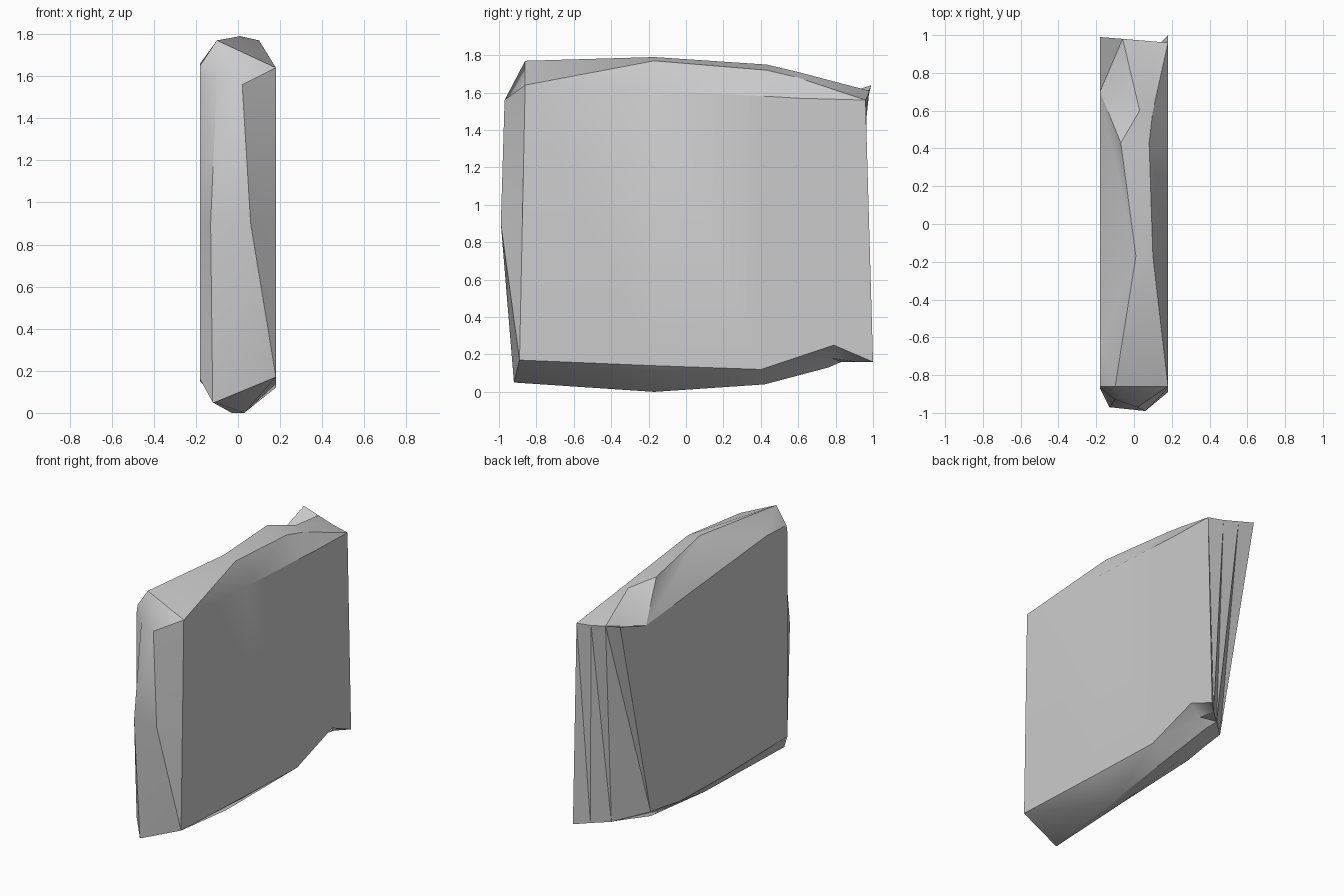
import bpy
import bmesh

# Remove the default object
default = bpy.data.objects.get("Cube")
if default:
    bpy.data.objects.remove(default, do_unlink=True)

HALF_WIDTH = 0.18

# Each station runs across the rim of the slab:
# (y, z) on the -x edge, two (x, y, z) points on the crown, (y, z) on the +x edge
front_rim = [
    ((-.87, .16), (-.12, -.92, .05), (-.11, -.92, .05), (-.89, .17)),
    ((-.87, .9), (-.13, -.97, .9), (.06, -.99, .9), (-.87, .9)),
    ((-.87, 1.6), (-.1, -.93, 1.6), (.02, -.97, 1.56), (-.86, 1.64)),
]
top_rim = [
    ((-.86, 1.65), (-.1, -.86, 1.77), (-.1, -.86, 1.77), (-.86, 1.64)),
    ((-.64, 1.66), (.01, -.17, 1.79), (.1, -.17, 1.77), (-.17, 1.61)),
    ((.7, 1.54), (-.07, .43, 1.75), (.08, .43, 1.72), (.43, 1.58)),
    ((.7, 1.54), (.03, .6, 1.71), (.1, .6, 1.68), (.6, 1.57)),
]
back_rim = [
    ((.99, 1.64), (-.06, .98, 1.61), (.06, .97, 1.58), (.96, 1.56)),
    ((.65, .21), (0, .83, .16), (.1, .92, .16), (1, .16)),
]
bottom_rim = [
    ((.5, .19), (.03, .76, .13), (.1, .78, .18), (.79, .25)),
    ((.33, .16), (-.02, .42, .05), (.07, .42, .04), (.4, .12)),
    ((-.17, .15), (-.03, -.17, 0), (.03, -.17, 0), (-.17, .14)),
]

bm = bmesh.new()
shared = {}


def vert(point):
    """Return one shared vertex per position, so meeting corners are welded."""
    if point not in shared:
        shared[point] = bm.verts.new(point)
    return shared[point]


def face(corners):
    """Add a face, dropping corners that coincide."""
    unique = list(dict.fromkeys(corners))
    if len(unique) > 2:
        bm.faces.new(unique)


# Rim: bridge each station to the next, all the way round
rows = []
for left, crown_a, crown_b, right in front_rim + top_rim + back_rim + bottom_rim:
    rows.append([
        vert((-HALF_WIDTH, *left)),
        vert(crown_a),
        vert(crown_b),
        vert((HALF_WIDTH, *right)),
    ])
for row, following in zip(rows, rows[1:] + rows[:1]):
    for i in range(len(row) - 1):
        face((row[i], row[i + 1], following[i + 1], following[i]))

# Two broad flat sides
for column in (0, -1):
    face([row[column] for row in rows])

bmesh.ops.triangulate(bm, faces=bm.faces[:], quad_method='SHORT_EDGE')
bmesh.ops.recalc_face_normals(bm, faces=bm.faces[:])

mesh = bpy.data.meshes.new("slab")
bm.to_mesh(mesh)
bm.free()
slab = bpy.data.objects.new("slab", mesh)
bpy.context.collection.objects.link(slab)

# Plain grey surface
grey = bpy.data.materials.new("plain_grey")
grey.use_nodes = True
colour = (.6, .6, .6, 1)
grey.diffuse_color = colour
for node in grey.node_tree.nodes:
    if node.type == 'BSDF_PRINCIPLED':
        node.inputs["Base Color"].default_value = colour
mesh.materials.append(grey)

# Soft shading over shallow folds, crisp at the corners
bpy.ops.object.select_all(action='DESELECT')
slab.select_set(True)
bpy.context.view_layer.objects.active = slab
bpy.ops.object.shade_smooth_by_angle(angle=.5)
